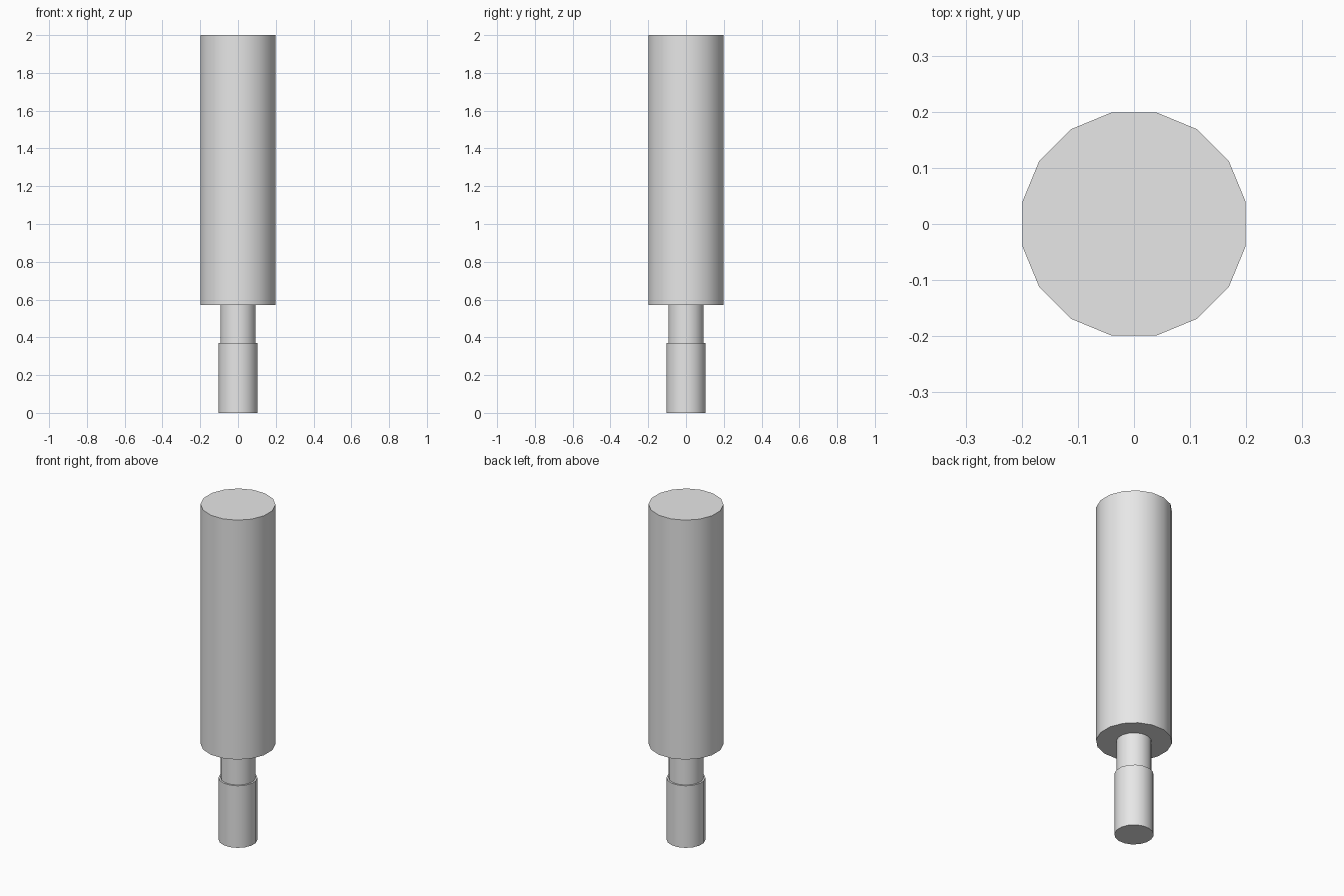
import bpy
import math

old = bpy.data.objects.get("Cube")
if old:
    bpy.data.objects.remove(old, do_unlink=True)

SIDES = 16

# Single grey material
grey = bpy.data.materials.new("light grey")
grey.use_nodes = True
grey.diffuse_color = (0.8, 0.8, 0.8, 1)
grey.node_tree.nodes["Principled BSDF"].inputs["Base Color"].default_value = (0.8, 0.8, 0.8, 1)


def cylinder(name, half_width, bottom, top):
    """Upright smooth-sided cylinder with flats facing the axes."""
    half_step = math.pi / SIDES
    bpy.ops.mesh.primitive_cylinder_add(
        vertices=SIDES, radius=half_width / math.cos(half_step),
        depth=top - bottom, location=(0, 0, (bottom + top) / 2),
        rotation=(0, 0, half_step))
    obj = bpy.context.object
    obj.name = name
    bpy.ops.object.transform_apply(location=False, rotation=True, scale=False)
    obj.data.materials.append(grey)
    bpy.ops.object.shade_smooth_by_angle(angle=math.radians(30))
    return obj


# Stepped shaft: grip end, narrow neck, wide body
cylinder("lower_grip", 0.103, 0, 0.37)
cylinder("neck", 0.093, 0.37, 0.572)
cylinder("main_body", 0.199, 0.572, 2)
